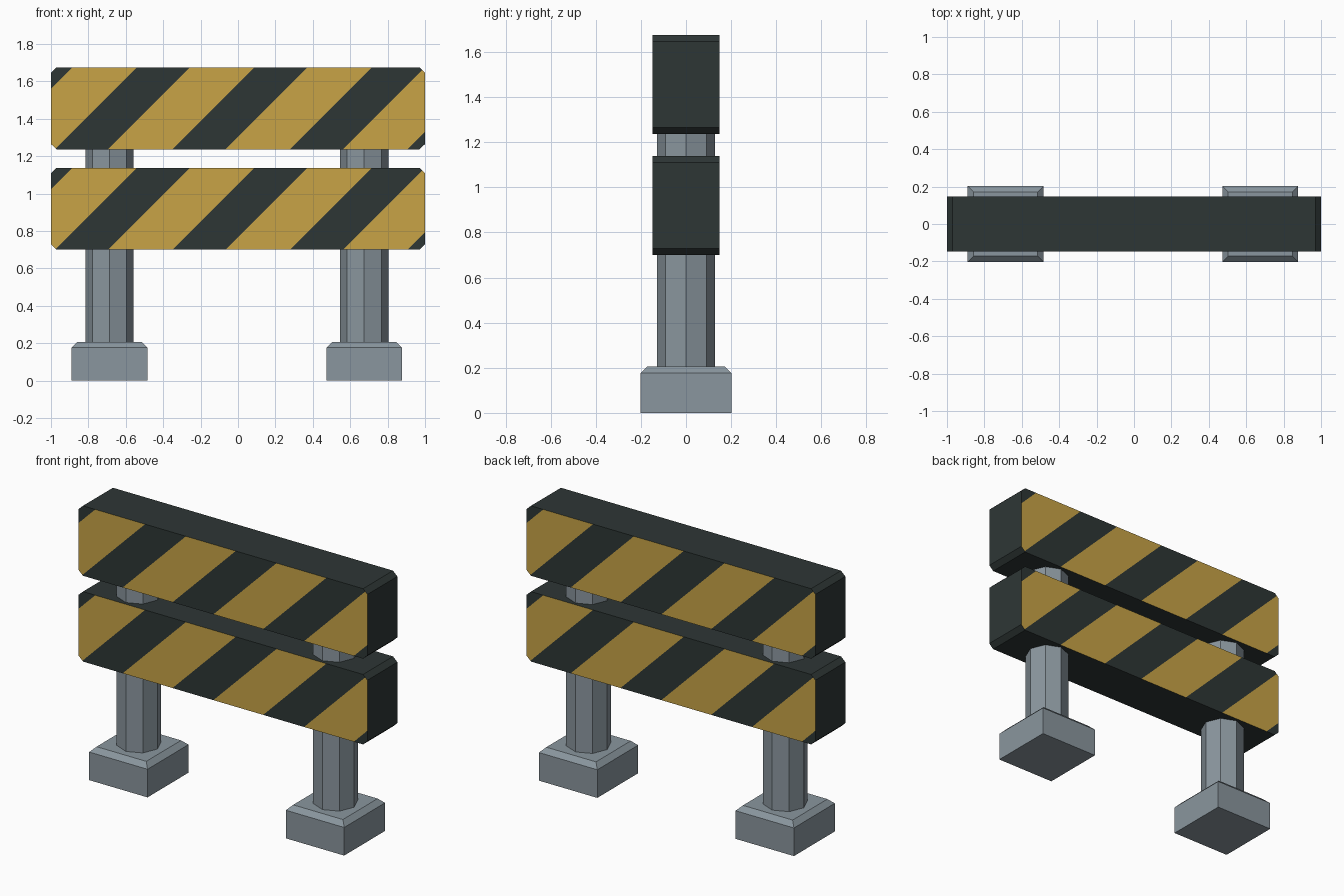
import bpy, bmesh, math
from mathutils import Matrix, Vector

if "Cube" in bpy.data.objects:
    bpy.data.objects.remove(bpy.data.objects["Cube"])


def material(name, rgb):
    m = bpy.data.materials.new(name)
    m.diffuse_color = (*rgb, 1)
    m.use_nodes = True
    m.node_tree.nodes["Principled BSDF"].inputs["Base Color"].default_value = m.diffuse_color
    return m


DARK = material("charcoal", (0.027, 0.037, 0.036))
YELLOW = material("warning_yellow", (0.578, 0.371, 0.061))
GREY = material("metal_grey", (0.254, 0.305, 0.342))


def finish(bm, name, mats):
    mesh = bpy.data.meshes.new(name)
    bm.normal_update()
    bm.to_mesh(mesh)
    bm.free()
    for m in mats:
        mesh.materials.append(m)
    bpy.context.collection.objects.link(bpy.data.objects.new(name, mesh))


# Stripe layout: 45 degree bands measured along the board's top edge
FIRST, PERIOD, WIDTH = -0.540, 0.628, 0.283


def board(name, z0, z1, half_y=0.148, cx=0.03, cz=0.028):
    # Octagonal outline with small clipped corners, extruded in y
    outline = [(-1, z0 + cz), (-1 + cx, z0), (1 - cx, z0), (1, z0 + cz),
               (1, z1 - cz), (1 - cx, z1), (-1 + cx, z1), (-1, z1 - cz)]
    bm = bmesh.new()
    face = bm.faces.new([bm.verts.new((x, -half_y, z)) for x, z in outline])
    out = bmesh.ops.extrude_face_region(bm, geom=[face], use_keep_orig=True)
    moved = [v for v in out["geom"] if isinstance(v, bmesh.types.BMVert)]
    bmesh.ops.translate(bm, verts=moved, vec=(0, 2 * half_y, 0))
    bmesh.ops.recalc_face_normals(bm, faces=bm.faces)

    # Cut the stripes into front and back (back is turned half a revolution)
    for side in (-1, 1):
        s = -side
        for k in range(-1, 4):
            for x in (FIRST + k * PERIOD, FIRST + k * PERIOD + WIDTH):
                bm.normal_update()
                faces = [f for f in bm.faces if f.normal.y * side > 0.9]
                geom = set(faces)
                for f in faces:
                    geom.update(f.verts)
                    geom.update(f.edges)
                bmesh.ops.bisect_plane(bm, geom=list(geom), dist=1e-5,
                                       plane_co=Vector((s * x, 0, z1)),
                                       plane_no=Vector((s, 0, -1)).normalized())
    # Colour the bands between the dark stripes
    bm.normal_update()
    for f in bm.faces:
        if abs(f.normal.y) > 0.9:
            c = f.calc_center_median()
            u = (-c.x if f.normal.y > 0 else c.x) + z1 - c.z
            f.material_index = int((u - FIRST) % PERIOD > WIDTH)
    finish(bm, name, [DARK, YELLOW])


board("lower_board", 0.70, 1.138)
board("upper_board", 1.237, 1.675)

for side, x in (("left", -0.687), ("right", 0.675)):
    # Foot block with chamfered top
    bm = bmesh.new()
    rings = []
    for half, z in ((0.202, 0), (0.202, 0.176), (0.172, 0.206)):
        rings.append([bm.verts.new((x + a * half, b * half, z))
                      for a, b in ((-1, -1), (1, -1), (1, 1), (-1, 1))])
    for lo, hi in zip(rings, rings[1:]):
        for i in range(4):
            j = (i + 1) % 4
            bm.faces.new((lo[i], lo[j], hi[j], hi[i]))
    bm.faces.new(rings[0][::-1])
    bm.faces.new(rings[-1])
    finish(bm, side + "_foot", [GREY])

    # Eight-sided post running up into the upper board
    bm = bmesh.new()
    bmesh.ops.create_cone(bm, cap_ends=True, segments=8, radius1=0.129,
                          radius2=0.129, depth=1.3,
                          matrix=Matrix.Translation((x, 0, 0.85)))
    finish(bm, side + "_post", [GREY])
